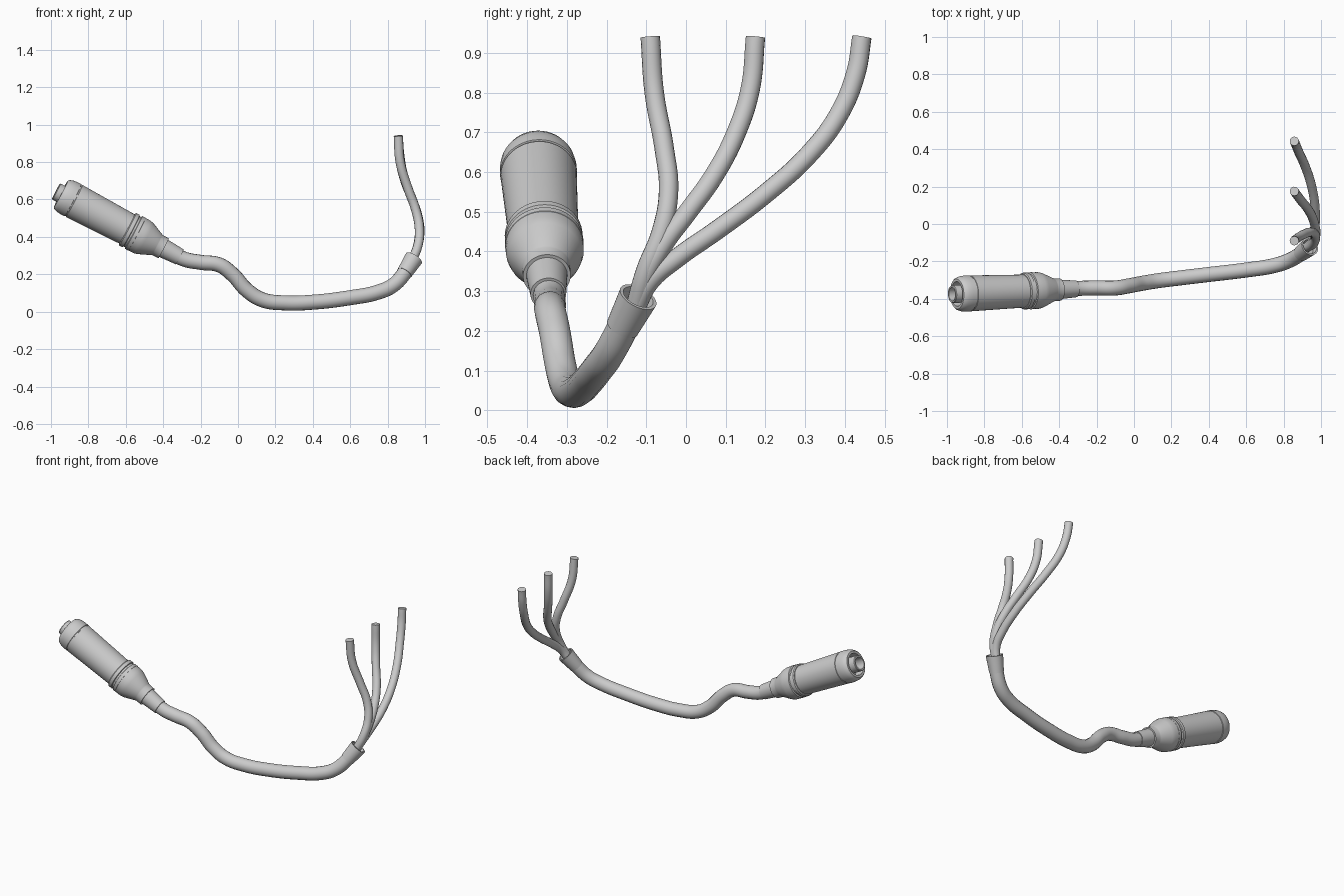
import bpy, bmesh, math
from mathutils import Vector

if "Cube" in bpy.data.objects:
    bpy.data.objects.remove(bpy.data.objects["Cube"], do_unlink=True)

grey = bpy.data.materials.new("light grey")
grey.use_nodes = True
grey.diffuse_color = (0.6, 0.6, 0.6, 1)
grey.node_tree.nodes["Principled BSDF"].inputs["Base Color"].default_value = (0.6, 0.6, 0.6, 1)


def finish(obj):
    obj.data.materials.clear()
    obj.data.materials.append(grey)
    bpy.ops.object.select_all(action="DESELECT")
    obj.select_set(True)
    bpy.context.view_layer.objects.active = obj
    bpy.ops.object.shade_smooth_by_angle(angle=math.radians(32))


def lathe(name, origin, axis, profile, sides=48):
    """Spin (distance along axis, radius) points around an axis."""
    turn = Vector(axis).to_track_quat("Z", "Y")
    bm = bmesh.new()
    rings = []
    for s, r in profile:
        if r == 0:
            rings.append([bm.verts.new(Vector(origin) + turn @ Vector((0, 0, s)))])
            continue
        rings.append([bm.verts.new(Vector(origin) + turn @ Vector(
            (r * math.cos(math.tau * i / sides), r * math.sin(math.tau * i / sides), s)))
            for i in range(sides)])
    for a, b in zip(rings, rings[1:]):
        for i in range(sides):
            j = (i + 1) % sides
            quad = [a[i % len(a)], a[j % len(a)], b[j % len(b)], b[i % len(b)]]
            bm.faces.new(list(dict.fromkeys(quad)))
    bmesh.ops.recalc_face_normals(bm, faces=bm.faces[:])
    mesh = bpy.data.meshes.new(name)
    bm.to_mesh(mesh)
    bm.free()
    obj = bpy.data.objects.new(name, mesh)
    bpy.context.collection.objects.link(obj)
    finish(obj)


def tube(name, points, radius):
    """Round tube through the points, with capped ends."""
    curve = bpy.data.curves.new(name, "CURVE")
    curve.dimensions = "3D"
    curve.bevel_depth = radius
    curve.bevel_resolution = 6
    curve.resolution_u = 10
    curve.use_fill_caps = True
    spline = curve.splines.new("BEZIER")
    spline.bezier_points.add(len(points) - 1)
    for bp, p in zip(spline.bezier_points, points):
        bp.co = p
        bp.handle_left_type = bp.handle_right_type = "AUTO"
    obj = bpy.data.objects.new(name, curve)
    bpy.context.collection.objects.link(obj)
    bpy.ops.object.select_all(action="DESELECT")
    obj.select_set(True)
    bpy.context.view_layer.objects.active = obj
    bpy.ops.object.convert(target="MESH")
    finish(bpy.context.view_layer.objects.active)


# Connector, all parts on one tilted axis
base, axis = (-0.947, -0.374, 0.63), (0.883, 0.038, -0.468)
lathe("connector_body", base, axis, [
    (0.05, 0), (0.05, 0.062), (0.0, 0.066), (0.0, 0.08), (0.006, 0.087), (0.025, 0.094),
    (0.05, 0.097), (0.073, 0.097), (0.074, 0.093), (0.08, 0.093), (0.081, 0.096),
    (0.2, 0.093), (0.41, 0.088), (0.41, 0)])
lathe("grip_rings", base, axis, [
    (0.4, 0), (0.4, 0.093), (0.405, 0.098), (0.425, 0.098), (0.428, 0.092), (0.438, 0.092),
    (0.441, 0.099), (0.46, 0.099), (0.463, 0.094), (0.47, 0.094), (0.47, 0)])
lathe("rear_cone", base, axis, [
    (0.46, 0), (0.46, 0.098), (0.49, 0.098), (0.512, 0.093), (0.58, 0.063), (0.585, 0.061),
    (0.622, 0.06), (0.622, 0)])
lathe("strain_relief", base, axis, [(0.6, 0), (0.6, 0.053), (0.72, 0.045), (0.72, 0)])
lathe("plug_tip", base, axis, [
    (0.06, 0), (0.06, 0.036), (-0.03, 0.036), (-0.03, 0.045), (-0.026, 0.048),
    (0.06, 0.048), (0.06, 0)])

# Main cable
tube("main_cable", [
    (-0.36, -0.348, 0.32), (-0.29, -0.344, 0.282), (-0.2, -0.342, 0.264), (-0.1, -0.342, 0.25),
    (-0.03, -0.331, 0.2), (0.05, -0.316, 0.113), (0.13, -0.303, 0.064), (0.25, -0.288, 0.047),
    (0.4, -0.27, 0.051), (0.6, -0.246, 0.075), (0.75, -0.222, 0.105), (0.83, -0.195, 0.142),
    (0.89, -0.16, 0.207), (0.923, -0.135, 0.26)], 0.04)

# Flared open sleeve where the wires split
lathe("split_sleeve", (0.893, -0.158, 0.212), (0.045, 0.036, 0.07), [
    (-0.005, 0.038), (-0.005, 0.042), (0.095, 0.05), (0.095, 0.041), (0.05, 0.037), (0.05, 0)])


# Three wires share one side profile and fan out along y
def bend(z):
    table = [(0.25, 0.918), (0.28, 0.936), (0.35, 0.961), (0.42, 0.972), (0.5, 0.964),
             (0.6, 0.933), (0.7, 0.892), (0.8, 0.867), (0.94, 0.857)]
    for (z0, x0), (z1, x1) in zip(table, table[1:]):
        if z <= z1:
            return x0 + (x1 - x0) * (z - z0) / (z1 - z0)
    return table[-1][1]


fans = {
    "front_wire": [(-0.13, 0.25), (-0.102, 0.35), (-0.062, 0.45), (-0.044, 0.55),
                   (-0.055, 0.66), (-0.08, 0.8), (-0.09, 0.94)],
    "middle_wire": [(-0.13, 0.25), (-0.1, 0.34), (-0.055, 0.42), (0.005, 0.5),
                    (0.07, 0.59), (0.127, 0.7), (0.162, 0.81), (0.175, 0.94)],
    "back_wire": [(-0.13, 0.25), (-0.09, 0.325), (-0.02, 0.385), (0.08, 0.455),
                  (0.2, 0.545), (0.31, 0.645), (0.385, 0.745), (0.428, 0.85), (0.443, 0.94)],
}
for name, path in fans.items():
    tube(name, [(bend(z), y, z) for y, z in path], 0.0245)
